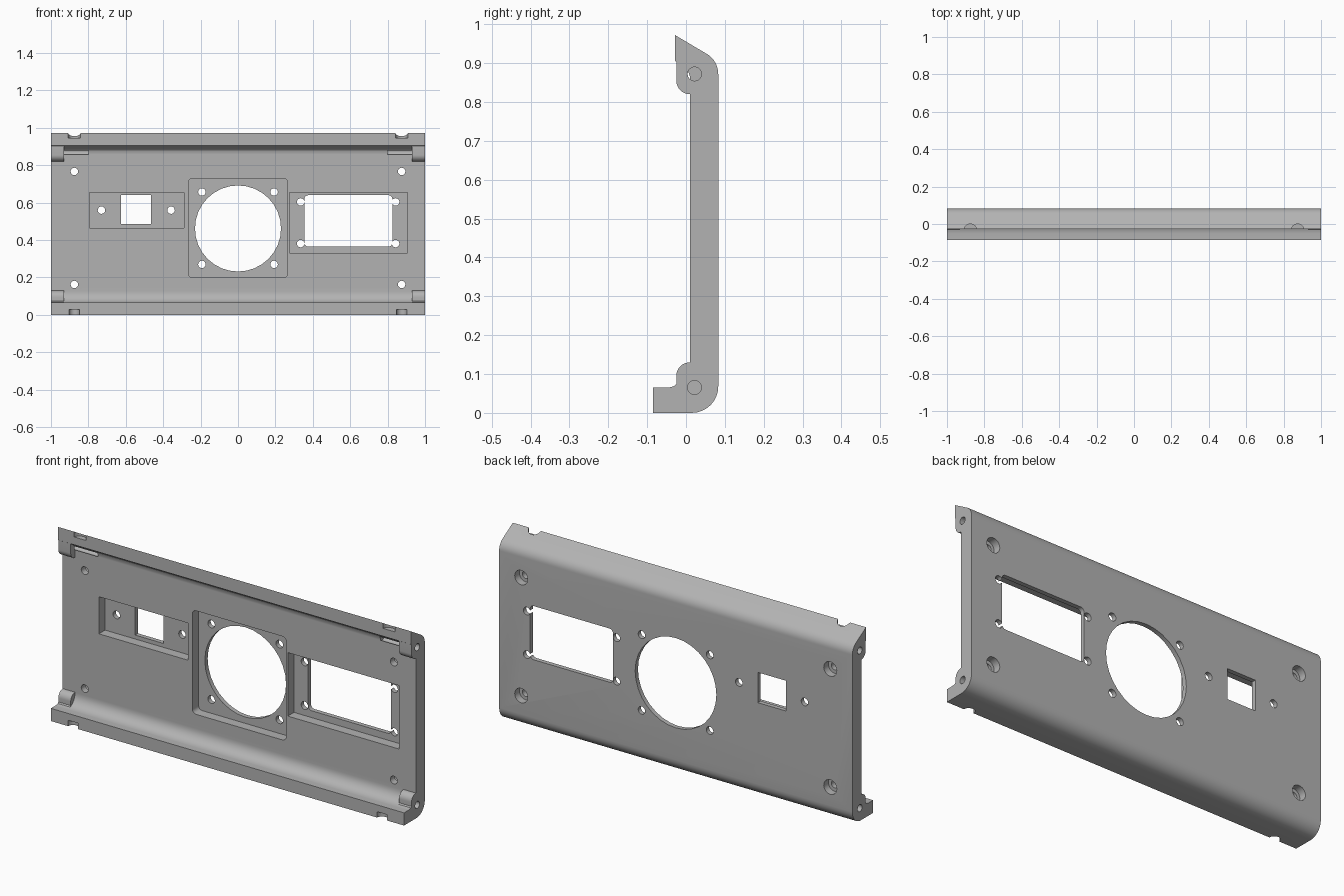
import bpy, bmesh, math
from mathutils import Vector

if "Cube" in bpy.data.objects:
    bpy.data.objects.remove(bpy.data.objects["Cube"], do_unlink=True)

grey = bpy.data.materials.new("plain grey")
grey.use_nodes = True
colour = (0.45, 0.45, 0.45, 1)
grey.diffuse_color = colour
grey.node_tree.nodes["Principled BSDF"].inputs["Base Color"].default_value = colour


def prism(name, points, axis, lo, hi):
    """Extrude a 2D outline along an axis; the outline uses the other two axes in order."""
    def place(p, d):
        c = list(p)
        c.insert("xyz".index(axis), d)
        return Vector(c)
    bm = bmesh.new()
    face = bm.faces.new([bm.verts.new(place(p, lo)) for p in points])
    ext = bmesh.ops.extrude_face_region(bm, geom=[face])
    moved = [v for v in ext["geom"] if isinstance(v, bmesh.types.BMVert)]
    bmesh.ops.translate(bm, verts=moved, vec=place((0, 0), hi - lo))
    bmesh.ops.recalc_face_normals(bm, faces=bm.faces)
    mesh = bpy.data.meshes.new(name)
    bm.to_mesh(mesh)
    bm.free()
    mesh.materials.append(grey)
    obj = bpy.data.objects.new(name, mesh)
    bpy.context.collection.objects.link(obj)
    return obj


def arc(cx, cy, rx, ry, start, end, n=8):
    angles = [math.radians(start + (end - start) * i / n) for i in range(n + 1)]
    return [(cx + rx * math.cos(a), cy + ry * math.sin(a)) for a in angles]


def circle(cx, cy, r, n=24):
    return arc(cx, cy, r, r, 0, 360, n)[:-1]


def rect(x0, x1, z0, z1, r=0):
    if not r:
        return [(x0, z0), (x1, z0), (x1, z1), (x0, z1)]
    return (arc(x1 - r, z1 - r, r, r, 0, 90, 4) + arc(x0 + r, z1 - r, r, r, 90, 180, 4)
            + arc(x0 + r, z0 + r, r, r, 180, 270, 4) + arc(x1 - r, z0 + r, r, r, 270, 360, 4))


def combine(target, tool, operation):
    mod = target.modifiers.new(operation, 'BOOLEAN')
    mod.operation = operation
    mod.solver = 'EXACT'
    mod.object = tool
    bpy.context.view_layer.objects.active = target
    bpy.ops.object.modifier_apply(modifier=mod.name)
    bpy.data.objects.remove(tool, do_unlink=True)


FRONT, FLOOR, BACK = 0.01, 0.06, 0.083

# Panel section: bottom lip, rounded back edges, slanted top lip
section = ([(-0.085, 0), (0.015, 0)]
           + arc(0.015, 0.068, 0.068, 0.068, -90, 0)[1:]
           + arc(0.023, 0.872, 0.06, 0.06, 0, 57)
           + [(-0.028, 0.972), (-0.028, 0.905), (-0.004, 0.889)]
           + [(0.005, 0.88), (FRONT, 0.866)]
           + arc(-0.05, 0.125, 0.06, 0.06, 0, -90)
           + [(-0.085, 0.065)])
panel = prism("panel", section, 'x', -1, 1)

# Screw bosses at the four corners
low_boss = ([(0.045, 0.045), (0.045, 0.13), (FRONT, 0.13)]
            + arc(FRONT, 0.095, 0.035, 0.035, 90, 180)[1:]
            + [(-0.025, 0.075), (-0.03, 0.069), (-0.045, 0.065), (-0.045, 0.045)])
high_boss = ([(0.045, 0.895), (-0.02, 0.92), (-0.025, 0.905)]
             + arc(FRONT, 0.855, 0.035, 0.035, 180, 270) + [(0.045, 0.82)])
for lo, hi in ((-1, -0.93), (0.93, 1)):
    for outline in (low_boss, high_boss):
        combine(panel, prism("boss", outline, 'x', lo, hi), 'UNION')


def cut(points, axis, lo, hi):
    combine(panel, prism("cutter", points, axis, lo, hi), 'DIFFERENCE')


# Recessed pockets in the front
cut(rect(-0.795, -0.29, 0.465, 0.655), 'y', -0.05, FLOOR)
cut(rect(-0.265, 0.265, 0.2, 0.73, 0.02), 'y', -0.05, FLOOR)
cut(rect(0.275, 0.905, 0.33, 0.655), 'y', -0.05, FLOOR)

# Openings through the pockets
cut(rect(-0.625, -0.465, 0.485, 0.64), 'y', -0.05, 0.2)
cut(circle(0, 0.462, 0.23, 32), 'y', -0.05, 0.2)
cut(rect(0.355, 0.825, 0.365, 0.64, 0.02), 'y', -0.05, 0.2)

# Small screw holes around each opening
holes = [(-0.73, 0.56), (-0.358, 0.56)]
holes += [(x, z) for x in (-0.193, 0.193) for z in (0.27, 0.657)]
holes += [(x, z) for x in (0.335, 0.843) for z in (0.381, 0.604)]
for x, z in holes:
    cut(circle(x, z, 0.02, 16), 'y', -0.05, 0.2)

for s in (-1, 1):
    x = s * 0.875
    # Counterbored mounting holes
    for z in (0.163, 0.767):
        cut(circle(x, z, 0.02, 16), 'y', -0.1, 0.2)
        cut(circle(x, z, 0.037), 'y', 0.045, 0.2)
    # Long screw holes into the ends
    for z in (0.065, 0.872):
        cut(circle(0.022, z, 0.018, 16), 'x', min(s * 0.8, s * 1.1), max(s * 0.8, s * 1.1))
    # Notches in the top and bottom lips
    cut(circle(x, -0.035, 0.035), 'z', 0.945, 1.1)
    cut(circle(x, -0.085, 0.028), 'z', -0.1, 0.03)

bpy.ops.object.select_all(action='DESELECT')
panel.select_set(True)
bpy.context.view_layer.objects.active = panel
bpy.ops.object.shade_smooth_by_angle(angle=math.radians(25))
